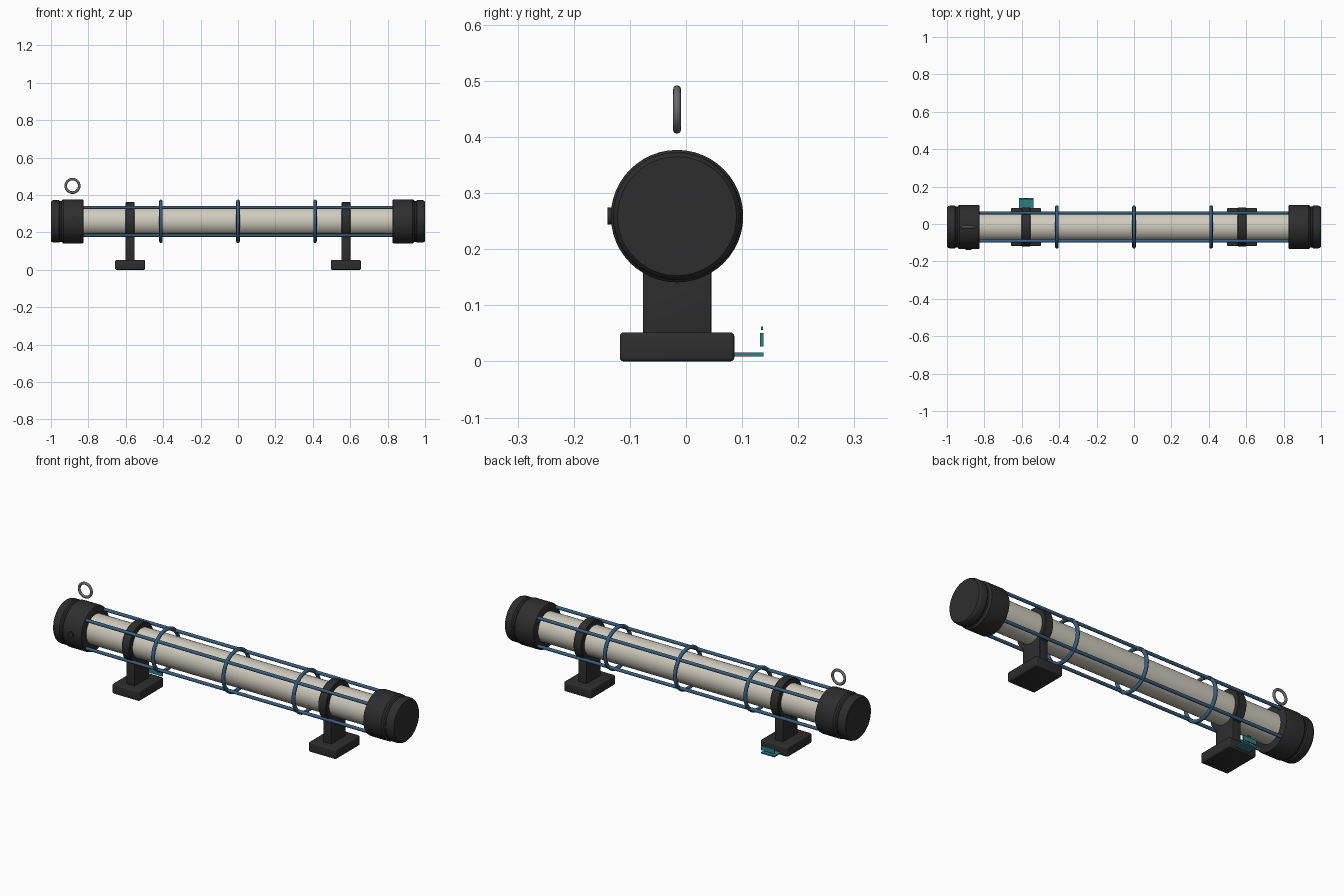
import bpy, bmesh, math
from mathutils import Matrix, Vector

if "Cube" in bpy.data.objects:
    bpy.data.objects.remove(bpy.data.objects["Cube"])

CY, CZ = -0.016, 0.259   # tube axis


def mat(name, c):
    m = bpy.data.materials.new(name)
    m.diffuse_color = (*c, 1)
    m.use_nodes = True
    m.node_tree.nodes["Principled BSDF"].inputs["Base Color"].default_value = m.diffuse_color
    return m


CREAM = mat("cream", (0.62, 0.59, 0.51))
BLACK = mat("charcoal", (0.027, 0.027, 0.027))
BLUE = mat("steel blue", (0.04, 0.11, 0.2))
GREY = mat("ring grey", (0.14, 0.14, 0.15))
TEAL = mat("teal", (0.025, 0.22, 0.22))


def finish(name, bm, m, smooth=True):
    bmesh.ops.recalc_face_normals(bm, faces=bm.faces)
    me = bpy.data.meshes.new(name)
    bm.to_mesh(me)
    bm.free()
    me.materials.append(m)
    ob = bpy.data.objects.new(name, me)
    bpy.context.collection.objects.link(ob)
    if smooth:
        bpy.ops.object.select_all(action='DESELECT')
        ob.select_set(True)
        bpy.context.view_layer.objects.active = ob
        bpy.ops.object.shade_smooth_by_angle(angle=math.radians(35))
    return ob


def lathe(name, prof, m, n=48, closed=False):
    """Revolve (x, r) points about the tube axis."""
    bm = bmesh.new()
    rings = [[bm.verts.new((x, CY + r * math.cos(2 * math.pi * i / n), CZ + r * math.sin(2 * math.pi * i / n)))
              for i in range(n)] for x, r in prof]
    pairs = list(zip(rings, rings[1:]))
    if closed:
        pairs.append((rings[-1], rings[0]))
    for a, b in pairs:
        for i in range(n):
            j = (i + 1) % n
            bm.faces.new((a[i], a[j], b[j], b[i]))
    if not closed:
        bm.faces.new(rings[0])
        bm.faces.new(rings[-1])
    return finish(name, bm, m)


def box(name, lo, hi, m, bevel=0.0):
    bm = bmesh.new()
    lo, hi = Vector(lo), Vector(hi)
    bmesh.ops.create_cube(bm, size=1)
    for v in bm.verts:
        v.co = (lo + hi) / 2 + v.co * (hi - lo)
    if bevel:
        bmesh.ops.bevel(bm, geom=bm.edges[:], offset=bevel, segments=3, profile=0.5, affect='EDGES')
    return finish(name, bm, m)


def rod(name, loc, axis, r, length, m, n=16):
    bm = bmesh.new()
    rot = Vector((0, 0, 1)).rotation_difference(Vector(axis)).to_matrix().to_4x4()
    bmesh.ops.create_cone(bm, cap_ends=True, segments=n, radius1=r, radius2=r, depth=length,
                          matrix=Matrix.Translation(loc) @ rot)
    return finish(name, bm, m)


def circle_profile(x, major, minor, n=12):
    return [(x + minor * math.cos(2 * math.pi * k / n), major + minor * math.sin(2 * math.pi * k / n))
            for k in range(n)]


# main tube
lathe("tube", [(-0.9, 0.078), (0.9, 0.078)], CREAM)

# end caps, supports
for s, side in ((-1, "left"), (1, "right")):
    cap = [(1.0, 0.106), (0.995, 0.111), (0.985, 0.114), (0.958, 0.114), (0.952, 0.109), (0.943, 0.109),
           (0.941, 0.113), (0.934, 0.118), (0.835, 0.118), (0.828, 0.116), (0.825, 0.111)]
    lathe(side + "_end_cap", [(s * x, r) for x, r in cap], BLACK)
    cx = s * 0.577
    lathe(side + "_collar", [(cx - 0.024, 0.074), (cx - 0.024, 0.1), (cx - 0.021, 0.103),
                             (cx + 0.021, 0.103), (cx + 0.024, 0.1), (cx + 0.024, 0.074)], BLACK, closed=True)
    box(side + "_post", (cx - 0.024, -0.077, 0.04), (cx + 0.024, 0.045, 0.185), BLACK, 0.003)
    box(side + "_foot", (cx - 0.08, -0.118, 0), (cx + 0.08, 0.086, 0.052), BLACK, 0.007)

# cage rods and hoops
for sy in (-1, 1):
    for sz in (-1, 1):
        rod("cage_rod", (0, CY + sy * 0.0755, CZ + sz * 0.0745), (1, 0, 0), 0.0085, 1.72, BLUE)
for x in (-0.412, 0, 0.412):
    lathe("cage_hoop", circle_profile(x, 0.107, 0.0095), BLUE, closed=True)

# hanging ring above the left cap
bpy.ops.mesh.primitive_torus_add(major_radius=0.036, minor_radius=0.007, major_segments=40, minor_segments=12,
                                 location=(-0.885, CY, 0.449), rotation=(math.pi / 2, 0, 0))
ring = bpy.context.object
ring.name = "hanging_ring"
ring.data.materials.append(GREY)
bpy.ops.object.shade_smooth_by_angle(angle=math.radians(35))

# button on the front of the left cap
rod("cap_button", (-0.885, -0.128, CZ), (0, 1, 0), 0.015, 0.024, BLACK, 24)

# teal clip behind the left foot
box("clip_plate", (-0.615, 0.08, 0.009), (-0.537, 0.138, 0.016), TEAL)
box("clip_lip", (-0.615, 0.132, 0.027), (-0.537, 0.138, 0.051), TEAL)
box("clip_top_tab", (-0.585, 0.134, 0.056), (-0.567, 0.137, 0.062), TEAL)
